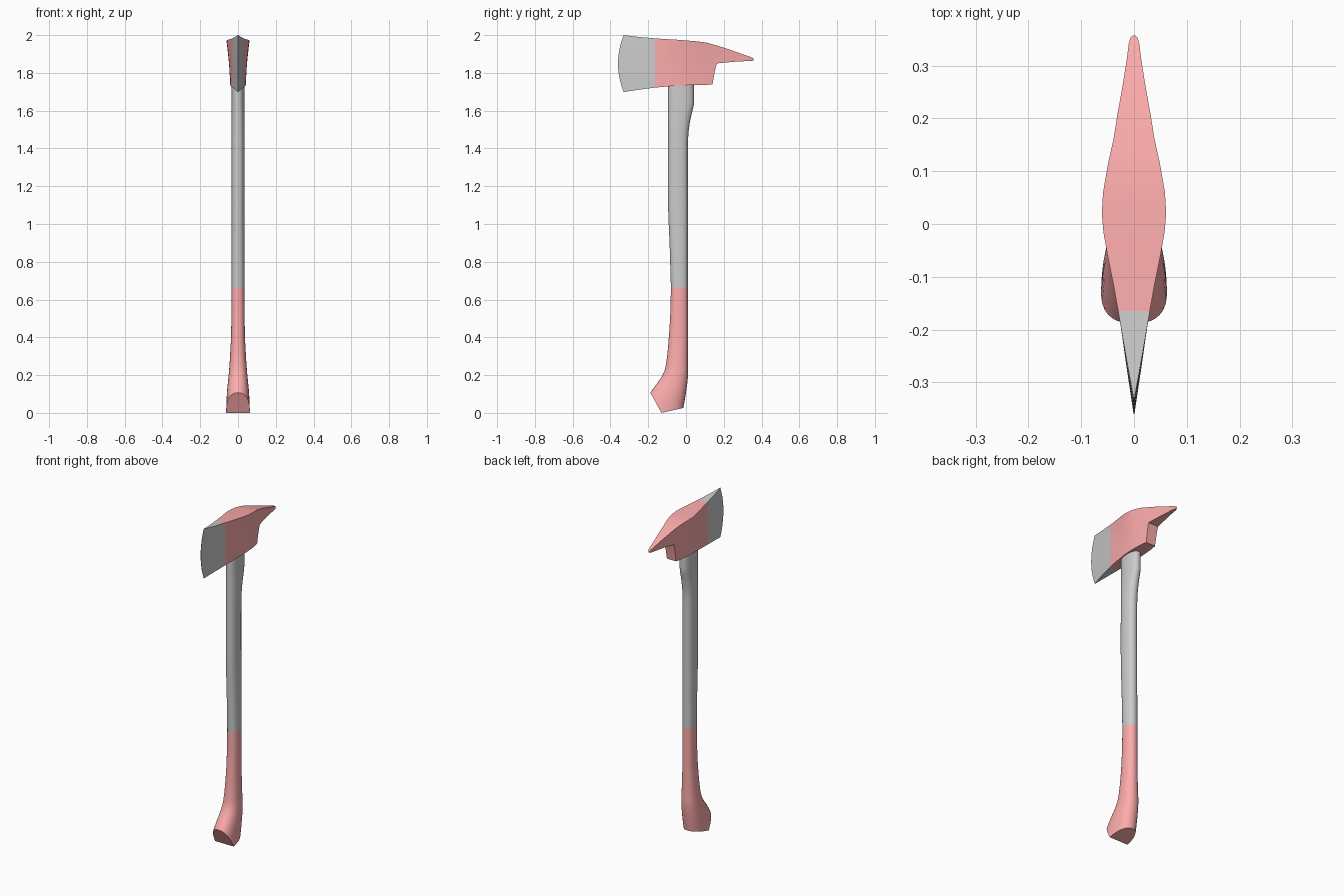
import bpy, bmesh, math
from mathutils import Vector

if "Cube" in bpy.data.objects:
    bpy.data.objects.remove(bpy.data.objects["Cube"])

red = bpy.data.materials.new("red_paint")
red.diffuse_color = (0.98, 0.41, 0.41, 1)
red.use_nodes = True
red.node_tree.nodes["Principled BSDF"].inputs["Base Color"].default_value = red.diffuse_color


def finish(bm, name, mat=None, angle=32):
    bmesh.ops.recalc_face_normals(bm, faces=bm.faces)
    me = bpy.data.meshes.new(name)
    bm.to_mesh(me)
    bm.free()
    ob = bpy.data.objects.new(name, me)
    bpy.context.collection.objects.link(ob)
    if mat:
        me.materials.append(mat)
    bpy.ops.object.select_all(action='DESELECT')
    ob.select_set(True)
    bpy.context.view_layer.objects.active = ob
    bpy.ops.object.shade_smooth_by_angle(angle=math.radians(angle))
    return ob


def catmull(keys, steps):
    """Smoothly interpolate a list of equal-length tuples."""
    out = []
    for i in range(len(keys) - 1):
        a, b, c, d = (keys[max(i - 1, 0)], keys[i], keys[i + 1], keys[min(i + 2, len(keys) - 1)])
        for s in range(steps):
            t = s / steps
            out.append(tuple(0.5 * (2 * q + (r - p) * t + (2 * p - 5 * q + 4 * r - u) * t * t
                                    + (3 * q - p - 3 * r + u) * t ** 3)
                             for p, q, r, u in zip(a, b, c, d)))
    return out + [keys[-1]]


def handle_loft(keys, steps=3, n=28):
    """Sections: front y, front z, back y, back z, half width."""
    bm = bmesh.new()
    rings = []
    for fy, fz, by, bz, w in catmull(keys, steps):
        ring = []
        for k in range(n):
            a = 2 * math.pi * k / n
            c, s = (math.copysign(abs(v) ** 0.88, v) for v in (math.cos(a), math.sin(a)))
            ring.append(bm.verts.new((w * c, (fy + by) / 2 + (by - fy) / 2 * s,
                                      (fz + bz) / 2 + (bz - fz) / 2 * s)))
        rings.append(ring)
    for r, q in zip(rings, rings[1:]):
        for k in range(n):
            bm.faces.new((r[k], r[(k + 1) % n], q[(k + 1) % n], q[k]))
    return bm


# Red grip, its swollen end sliced by two planes
bm = handle_loft([
    (-0.265, -0.01, -0.03, -0.06, 0.064),
    (-0.187, 0.11, -0.003, 0.09, 0.059),
    (-0.124, 0.20, 0.010, 0.19, 0.050),
    (-0.104, 0.27, 0.010, 0.27, 0.044),
    (-0.091, 0.40, 0.010, 0.40, 0.037),
    (-0.083, 0.53, 0.010, 0.53, 0.035),
    (-0.080, 0.665, 0.010, 0.665, 0.034)], steps=4)
for normal in ((0, -0.10, -0.055), (0, 0.025, -0.11)):
    cut = bmesh.ops.bisect_plane(bm, geom=bm.verts[:] + bm.edges[:] + bm.faces[:],
                                 plane_co=(0, -0.13, 0), plane_no=Vector(normal).normalized(),
                                 clear_outer=True)
    edges = [e for e in cut['geom_cut'] if isinstance(e, bmesh.types.BMEdge)]
    ends = [v for v in cut['geom_cut'] if isinstance(v, bmesh.types.BMVert)
            and sum(e in edges for e in v.link_edges) == 1]
    if len(ends) == 2:  # close an open cut outline
        edges.append(bm.edges.get(ends) or bm.edges.new(ends))
    bmesh.ops.edgeloop_fill(bm, edges=edges)
finish(bm, "grip", red)

# Bare shaft, widening behind just under the head
bm = handle_loft([(f, z, b, z, 0.034) for z, f, b in (
    (0.665, -0.080, 0.010), (0.90, -0.087, 0.010), (1.10, -0.095, 0.010),
    (1.40, -0.095, 0.010), (1.50, -0.095, 0.015), (1.57, -0.095, 0.027),
    (1.63, -0.095, 0.041), (1.68, -0.095, 0.042), (1.78, -0.095, 0.042))])
finish(bm, "shaft")


# Head: columns of y, top z, bottom z, half width, lower width factor
HALF, MID = 5, 1.85


def column_points(y, top, bottom, w, low, bow=0.0, lean=0.0):
    pts = []
    for j in range(2 * HALF + 1):
        t = j / HALF
        z = bottom + (MID - bottom) * t if t <= 1 else MID + (top - MID) * (t - 1)
        u = (z - 1.74) / 0.23
        f = low + (1 - low) * max(0, min(1, u)) ** 1.6
        pts.append((y - bow * (1 - (t - 1) ** 2) - lean * max(0, 1 - t) ** 0.8, z, w * f))
    return pts


def head_part(name, cols, open_col, solid_cols, mat=None):
    """Mirror a side sheet and bridge its outline; lower rows stop at solid_cols."""
    bm = bmesh.new()
    verts, count = {}, {}

    def v(i, j, side):
        if (i, j, side) not in verts:
            y, z, w = cols[i][j]
            verts[i, j, side] = bm.verts.new((side * w, y, z))
        return verts[i, j, side]

    for i in range(len(cols) - 1):
        for j in range(2 * HALF):
            if j < HALF and i >= solid_cols:
                continue
            loop = [(i, j), (i + 1, j), (i + 1, j + 1), (i, j + 1)]
            for side in (1, -1):
                bm.faces.new([v(*p, side) for p in loop[::side]])
            for p, q in zip(loop, loop[1:] + loop[:1]):
                key = tuple(sorted((p, q)))
                count[key] = count.get(key, 0) + 1
    for (p, q), c in count.items():
        if c == 1 and not p[0] == q[0] == open_col:
            bm.faces.new((v(*p, 1), v(*q, 1), v(*q, -1), v(*p, -1)))
    return finish(bm, name, mat)


# Grey cutting blade with a bowed edge
joint = column_points(-0.165, 1.983, 1.722, 0.030, 0.95)
head_part("blade", [column_points(-0.33, 2.0, 1.698, 0.0008, 1, bow=0.03),
                    column_points(-0.25, 1.990, 1.711, 0.0155, 1, bow=0.012), joint], 2, 9)

# Red head body and pick
cols = [joint] + [column_points(*c) for c in (
    (-0.11, 1.979, 1.727, 0.040, 0.85), (-0.055, 1.976, 1.732, 0.051, 0.75),
    (-0.015, 1.973, 1.734, 0.058, 0.70), (0.02, 1.970, 1.735, 0.061, 0.69),
    (0.06, 1.967, 1.736, 0.059, 0.69), (0.11, 1.960, 1.737, 0.051, 0.72))]
cols.append(column_points(0.163, 1.945, 1.738, 0.040, 0.78, lean=0.023))
# Pick stations: y, top z, underside z, half width
for y, top, under, w in ((0.21, 1.930, 1.855, 0.031), (0.26, 1.913, 1.859, 0.022),
                         (0.31, 1.895, 1.862, 0.014), (0.342, 1.884, 1.864, 0.010),
                         (0.352, 1.880, 1.864, 0.007), (0.357, 1.874, 1.866, 0.003)):
    cols.append([(y, under + (top - under) * max(0, j - HALF) / HALF,
                  w * (0.88 + 0.12 * max(0, j - HALF) / HALF)) for j in range(2 * HALF + 1)])
head_part("axe_head", cols, 0, 7, red)
